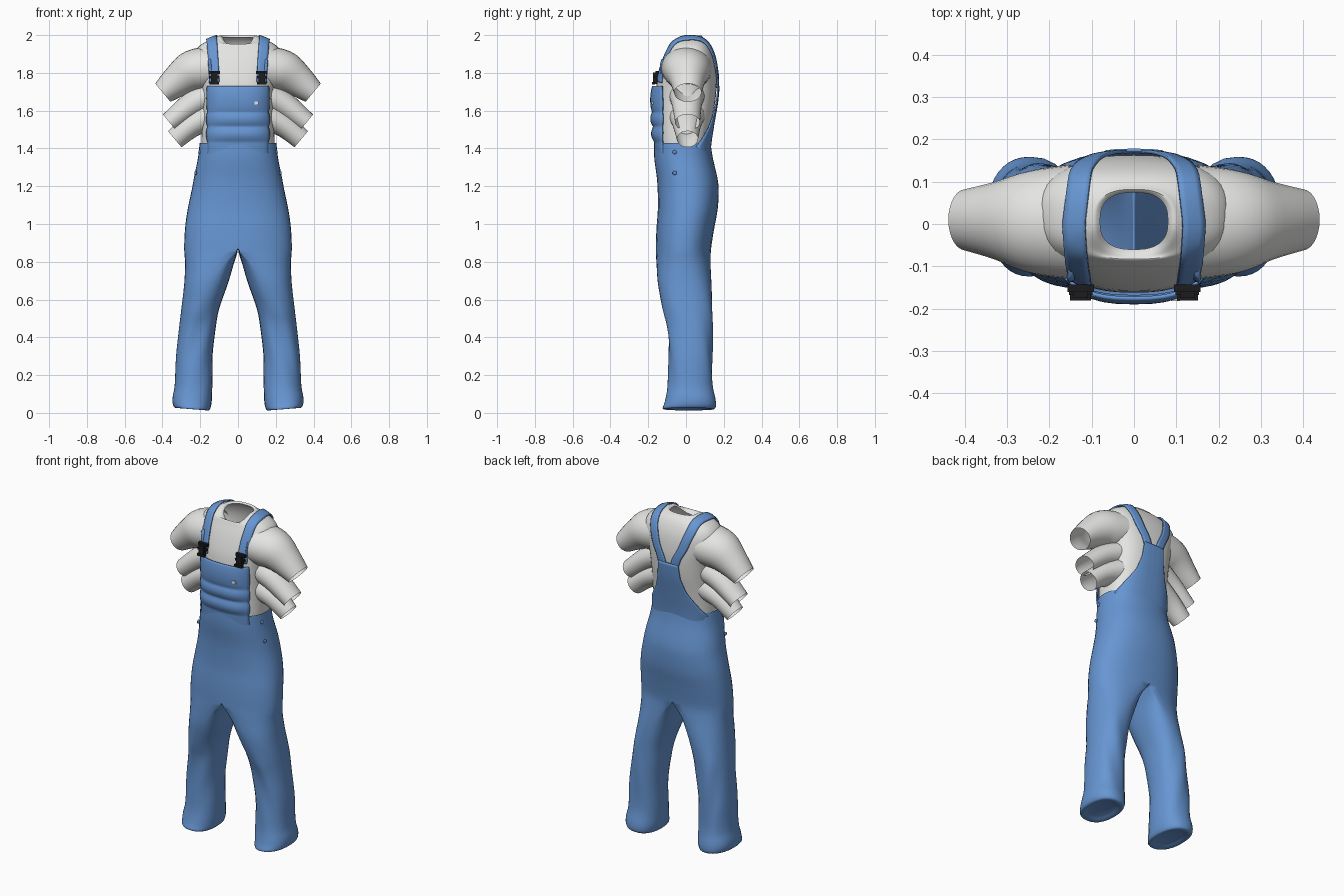
import bpy, bmesh, math
from mathutils import Vector
from mathutils.bvhtree import BVHTree

if "Cube" in bpy.data.objects:
    bpy.data.objects.remove(bpy.data.objects["Cube"])


def material(name, rgb):
    m = bpy.data.materials.new(name)
    m.diffuse_color = (*rgb, 1)
    m.use_nodes = True
    m.node_tree.nodes["Principled BSDF"].inputs["Base Color"].default_value = m.diffuse_color
    return m


DENIM = material("denim blue", (0.135, 0.305, 0.65))
WHITE = material("shirt white", (0.78, 0.78, 0.77))
BLACK = material("buckle black", (0.012, 0.012, 0.014))


def finish(name, bm, mat, angle=50):
    bmesh.ops.recalc_face_normals(bm, faces=bm.faces)
    me = bpy.data.meshes.new(name)
    bm.to_mesh(me)
    me.materials.append(mat)
    ob = bpy.data.objects.new(name, me)
    bpy.context.collection.objects.link(ob)
    bpy.ops.object.select_all(action='DESELECT')
    ob.select_set(True)
    bpy.context.view_layer.objects.active = ob
    bpy.ops.object.shade_smooth_by_angle(angle=math.radians(angle))
    return ob


def smooth_rows(rows, steps=4):
    """Catmull-Rom interpolation through rows of numbers."""
    out = []
    for i in range(len(rows) - 1):
        p = [rows[max(0, min(len(rows) - 1, i + k))] for k in (-1, 0, 1, 2)]
        for s in range(steps):
            t = s / steps
            out.append([0.5 * (2 * b + (c - a) * t + (2 * a - 5 * b + 4 * c - d) * t * t
                               + (3 * b - a - 3 * c + d) * t ** 3) for a, b, c, d in zip(*p)])
    return out + [list(rows[-1])]


def interp(x, table):
    for (x0, y0), (x1, y1) in zip(table, table[1:]):
        if x <= x1:
            return y0 + (y1 - y0) * max(0, (x - x0) / (x1 - x0))
    return table[-1][1]


def power(v, n):
    return math.copysign(abs(v) ** (2 / n), v)


def skin(bm, rings, closed=True, skip=None):
    rows = [[bm.verts.new(p) for p in r] for r in rings]
    for i, (a, b) in enumerate(zip(rows, rows[1:])):
        n = len(a)
        for j in range(n if closed else n - 1):
            if not (skip and skip(i, j)):
                bm.faces.new((a[j], a[(j + 1) % n], b[(j + 1) % n], b[j]))
    return rows


# --- Shirt torso: z, half width, front y, back y, front neckline dip
torso = [(1.30, .185, -.14, .11, 0), (1.42, .193, -.15, .118, 0), (1.55, .19, -.158, .138, 0),
         (1.65, .19, -.162, .155, 0), (1.75, .20, -.155, .163, 0), (1.82, .22, -.138, .16, 0),
         (1.885, .232, -.115, .15, 0), (1.935, .212, -.095, .132, .005),
         (1.968, .165, -.085, .112, .015), (1.988, .115, -.08, .09, .04),
         (1.998, .095, -.07, .082, .055), (1.988, .08, -.06, .074, .055)]
rings = []
for z, rx, yf, yb, dip in smooth_rows(torso, 3):
    ring = []
    for k in range(48):
        t = 2 * math.pi * k / 48
        c, s = power(math.cos(t), 2.6), power(math.sin(t), 2.6)
        ring.append((rx * c, (yf + yb) / 2 + (yb - yf) / 2 * s, z - (dip * s * s if s < 0 else 0)))
    rings.append(ring)
shirt = bmesh.new()
skin(shirt, rings)

# --- Three stacked pairs of sleeves: x, y, z, radius in profile, radius in y
sleeves = [
    [(.15, .005, 1.825, .115, .135), (.24, .005, 1.808, .112, .122), (.32, .008, 1.758, .088, .093),
     (.398, .01, 1.695, .063, .072)],
    [(.13, .005, 1.69, .08, .10), (.24, .005, 1.635, .068, .08), (.363, .008, 1.538, .054, .066)],
    [(.13, .005, 1.58, .08, .10), (.24, .005, 1.525, .064, .075), (.335, .008, 1.449, .056, .056)],
]
for side in (-1, 1):
    for path in sleeves:
        pts = smooth_rows(path)
        rings = []
        for i, (x, y, z, r, ry) in enumerate(pts):
            a, b = pts[max(0, i - 1)], pts[min(len(pts) - 1, i + 1)]
            d = Vector((b[0] - a[0], b[2] - a[2])).normalized()
            rings.append([(side * (x - d.y * r * math.cos(t)), y + ry * math.sin(t), z + d.x * r * math.cos(t))
                          for t in (2 * math.pi * k / 28 for k in range(28))])
        skin(shirt, rings)
shirt_surface = BVHTree.FromBMesh(shirt)
finish("shirt", shirt, WHITE)


def project(origin, direction, offset):
    d = Vector(direction).normalized()
    hit = shirt_surface.ray_cast(Vector(origin), d)[0]
    return (hit if hit else Vector(origin) + d) - d * offset


# --- Trousers: half rings that turn into full leg rings, then mirrored
# z, inner x, outer x, front y, back y, roundness of inner side
legs = [(1.43, 0, .203, -.168, .13, 0), (1.35, 0, .212, -.168, .142, 0), (1.25, 0, .232, -.155, .165, 0),
        (1.18, 0, .245, -.15, .173, 0), (1.08, 0, .266, -.149, .168, 0), (.98, 0, .28, -.156, .15, 0),
        (.87, 0, .285, -.16, .133, 0), (.79, .022, .28, -.156, .13, .4), (.68, .055, .285, -.148, .135, .8),
        (.55, .10, .30, -.122, .14, 1), (.45, .118, .312, -.10, .14, 1), (.30, .135, .328, -.092, .14, 1),
        (.15, .136, .335, -.096, .142, 1), (.06, .14, .347, -.112, .158, 1), (.02, .155, .335, -.122, .15, 1),
        (.03, .19, .30, -.07, .10, 1)]
OUT, INN = 21, 11
rows = smooth_rows(legs)
rings = []
for z, xi, xo, yf, yb, b in rows:
    xi, b = max(0, xi), min(1, max(0, b))
    if z >= .869:
        xi = b = 0
    ring = []
    for k in range(OUT + INN):
        t = -math.pi / 2 + (math.pi * k / (OUT - 1) if k < OUT else math.pi + math.pi * (k - OUT + 1) / (INN + 1))
        c, s = power(math.cos(t), 2.3), power(math.sin(t), 2.3)
        half = xi + (xo - xi) * max(0, c)
        full = (xi + xo) / 2 + (xo - xi) / 2 * c
        # soft cloth folds below the knee
        fold = 1 + .035 * b * math.sin(5 * t + 16 * z) * math.sin(min(1, max(0, (z - .06) / .6)) * math.pi)
        x = half + (full - half) * b
        hem = .08 * (x - .24) if z < .1 else 0
        ring.append((x, (yf + yb) / 2 + (yb - yf) / 2 * s * fold, max(.002, z + hem)))
    rings.append(ring)
bm = bmesh.new()
vr = skin(bm, rings, skip=lambda i, j: j >= OUT - 1 and rows[i + 1][0] >= .869)
bm.faces.new(vr[-1])
bmesh.ops.delete(bm, geom=[v for v in bm.verts if not v.link_faces], context='VERTS')
trousers = finish("trousers", bm, DENIM)
mod = trousers.modifiers.new("mirror", 'MIRROR')
mod.merge_threshold = .0005


def cloth(name, grid, thickness=.008):
    b = bmesh.new()
    skin(b, grid, closed=False)
    ob = finish(name, b, DENIM)
    s = ob.modifiers.new("thickness", 'SOLIDIFY')
    s.thickness, s.offset = thickness, 0
    return ob


# --- Bib with horizontal puffed folds
grid = []
for i in range(41):
    z = 1.36 + .37 * i / 40
    puff = .013 * abs(math.sin(math.pi * (z - 1.435) / .08)) if 1.435 < z < 1.595 else 0
    if z >= 1.595:
        puff = .010 * math.sin(math.pi * min(1, (z - 1.595) / .14)) ** .5
    w = .16 + puff * .5
    grid.append([project((w * u / 12, -1, z), (0, 1, 0), .014 + puff * (1 - .5 * (u / 12) ** 4))
                 for u in range(-12, 13)])
cloth("bib", grid)

# --- Back panel narrowing towards the straps
grid = []
for i in range(25):
    z = 1.37 + .36 * i / 24
    w = interp(z, [(1.37, .188), (1.42, .182), (1.48, .15), (1.56, .10), (1.64, .075), (1.73, .066)])
    grid.append([project((w * u / 12, 1, z), (0, -1, 0), .012) for u in range(-12, 13)])
cloth("back_panel", grid)

# --- Shoulder straps laid over the shirt
for side, label in ((-1, "left"), (1, "right")):
    grid = []
    for i in range(41):
        deg = 12 + 168 * i / 40
        a = math.radians(deg)
        x = interp(deg, [(12, .125), (50, .13), (90, .142), (120, .125), (145, .09), (165, .055), (180, .04)])
        d = Vector((0, math.cos(a), -math.sin(a)))
        grid.append([project(Vector((side * (x + o), 0, 1.72)) - d, d, .009) for o in (-.026, -.013, 0, .013, .026)])
    cloth(label + "_strap", grid)

    # --- Buckle: two crossbars and a clip
    bm = bmesh.new()
    for w, dpt, h, y, z in ((.062, .018, .016, -.152, 1.803), (.056, .018, .014, -.159, 1.776),
                            (.034, .024, .06, -.163, 1.772), (.05, .018, .014, -.172, 1.745)):
        vs = bmesh.ops.create_cube(bm, size=1)['verts']
        bmesh.ops.scale(bm, vec=(w, dpt, h), verts=vs)
        bmesh.ops.translate(bm, vec=(side * .126, y, z), verts=vs)
    finish(label + "_buckle", bm, BLACK, 30)

    # --- Hip buttons
    bm = bmesh.new()
    for x, z in ((.204, 1.38), (.224, 1.27)):
        vs = bmesh.ops.create_uvsphere(bm, u_segments=12, v_segments=8, radius=.011)['verts']
        bmesh.ops.scale(bm, vec=(.6, 1, 1), verts=vs)
        bmesh.ops.translate(bm, vec=(side * x, -.06, z), verts=vs)
    finish(label + "_hip_buttons", bm, DENIM)

# --- Small pale tag on the bib
bm = bmesh.new()
vs = bmesh.ops.create_cube(bm, size=1)['verts']
bmesh.ops.scale(bm, vec=(.022, .006, .016), verts=vs)
tag = project((.098, -1, 1.64), (0, 1, 0), .029)
bmesh.ops.translate(bm, vec=tag, verts=vs)
finish("bib_tag", bm, WHITE, 30)
